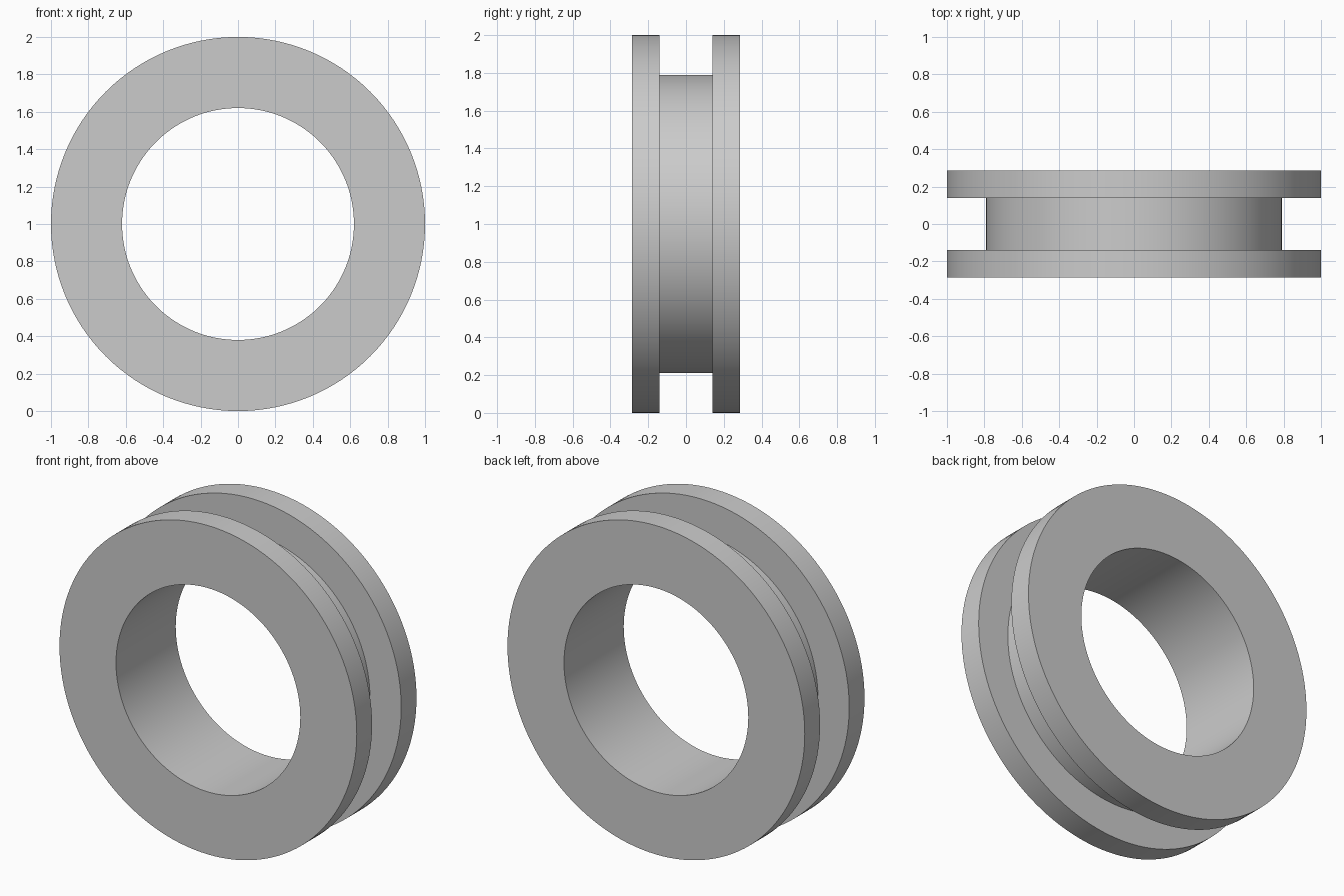
import bpy, bmesh, math
from mathutils import Matrix, Vector

cube = bpy.data.objects.get("Cube")
if cube:
    bpy.data.objects.remove(cube, do_unlink=True)

SEGMENTS = 128
OUTER, GROOVE, BORE = 1.0, 0.79, 0.62
HALF_WIDTH, HALF_GROOVE = 0.287, 0.14

# Plain grey material
grey = bpy.data.materials.new("light_grey")
grey.use_nodes = True
colour = (0.6, 0.6, 0.6, 1)
grey.diffuse_color = colour
grey.node_tree.nodes["Principled BSDF"].inputs["Base Color"].default_value = colour

# Half cross-section as (radius, y), mirrored to the other side
half = [(BORE, -HALF_WIDTH), (OUTER, -HALF_WIDTH),
        (OUTER, -HALF_GROOVE), (GROOVE, -HALF_GROOVE)]
profile = half + [(r, -y) for r, y in reversed(half)]

# Sweep the closed profile around the y axis
bm = bmesh.new()
rings = []
for i in range(SEGMENTS):
    turn = Matrix.Rotation(math.tau * i / SEGMENTS, 3, 'Y')
    rings.append([bm.verts.new(turn @ Vector((r, y, 0))) for r, y in profile])
for i, ring in enumerate(rings):
    following = rings[(i + 1) % SEGMENTS]
    for j in range(len(profile)):
        k = (j + 1) % len(profile)
        bm.faces.new((ring[j], ring[k], following[k], following[j]))
bmesh.ops.recalc_face_normals(bm, faces=bm.faces)

mesh = bpy.data.meshes.new("grooved_ring")
bm.to_mesh(mesh)
bm.free()
mesh.materials.append(grey)

# Grooved ring standing on the ground
ring_object = bpy.data.objects.new("grooved_ring", mesh)
ring_object.location.z = OUTER
bpy.context.collection.objects.link(ring_object)

# Smooth round walls with sharp rims
bpy.ops.object.select_all(action='DESELECT')
ring_object.select_set(True)
bpy.context.view_layer.objects.active = ring_object
bpy.ops.object.shade_smooth_by_angle(angle=math.radians(30))
